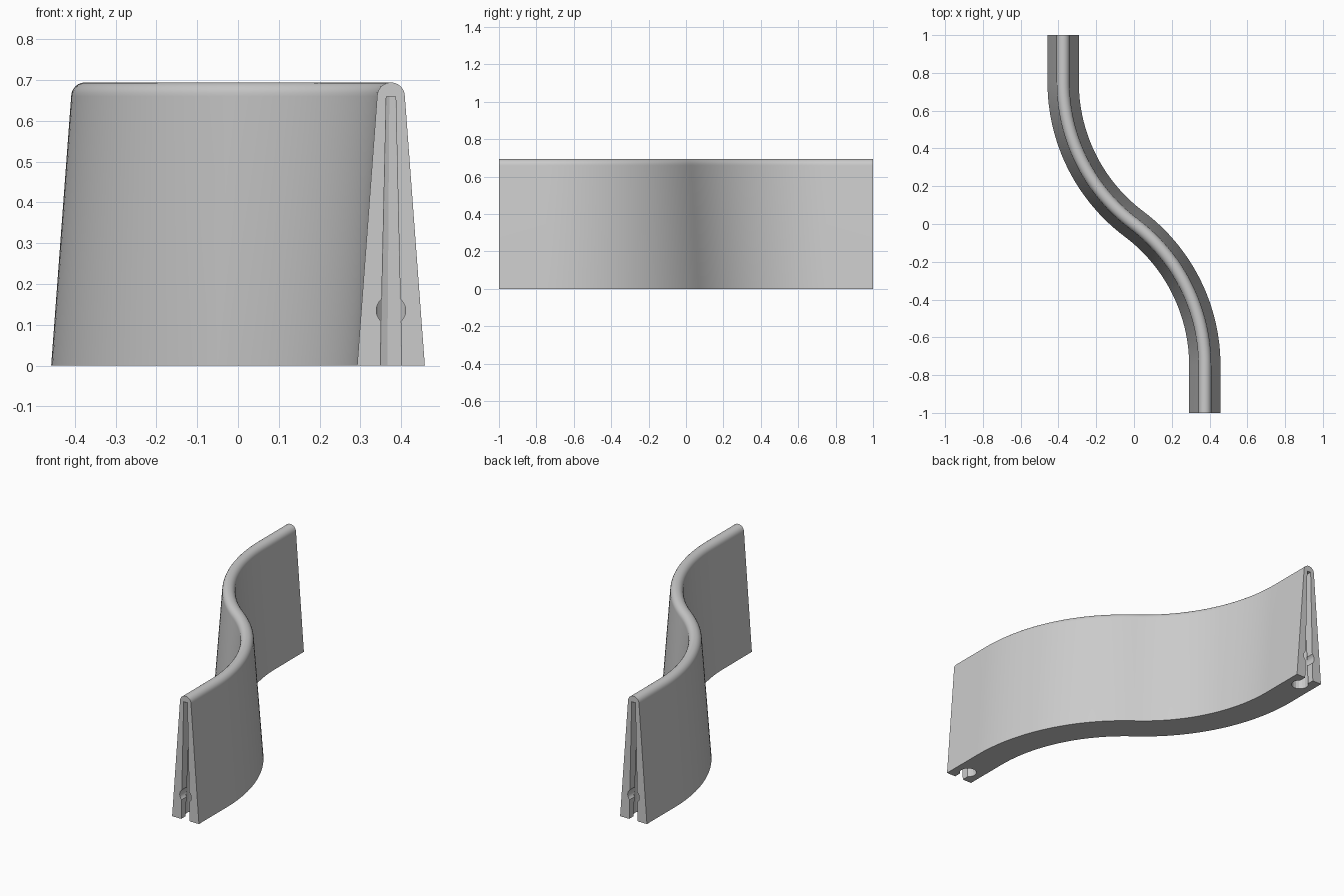
import bpy, bmesh, math
from mathutils import Matrix, Vector

cube = bpy.data.objects.get("Cube")
if cube:
    bpy.data.objects.remove(cube, do_unlink=True)

HEIGHT, TIP, FOOT = 0.694, 0.034, 0.083   # wall height, top radius, half width at base
END_X, BEND_Y = 0.375, 0.75
SLOT_TOP, SLOT_LOW = 0.66, -0.03

grey = bpy.data.materials.new("plain_grey")
grey.use_nodes = True
colour = (0.6, 0.6, 0.6, 1)
grey.diffuse_color = colour
grey.node_tree.nodes["Principled BSDF"].inputs["Base Color"].default_value = colour


def make_object(name, bm):
    bmesh.ops.recalc_face_normals(bm, faces=bm.faces)
    mesh = bpy.data.meshes.new(name)
    bm.to_mesh(mesh)
    bm.free()
    mesh.materials.append(grey)
    obj = bpy.data.objects.new(name, mesh)
    bpy.context.collection.objects.link(obj)
    return obj


# S-shaped centreline: straight end, two equal arcs, straight end
radius = (END_X**2 + BEND_Y**2) / (2 * END_X)
sweep = math.asin(BEND_Y / radius)
steps = 32
half = [(Vector((END_X, -1)), 0.0)]
for i in range(steps + 1):
    a = sweep * i / steps
    half.append((Vector((END_X - radius + radius * math.cos(a),
                         -BEND_Y + radius * math.sin(a))), a))
path = half + [(-p, a) for p, a in reversed(half[:-1])]

# Tapered cross-section with a round top
profile = [(-FOOT, 0)]
for i in range(13):
    a = math.pi * (1 - i / 12)
    profile.append((TIP * math.cos(a), HEIGHT - TIP + TIP * math.sin(a)))
profile.append((FOOT, 0))

# Sweep the section along the centreline
bm = bmesh.new()
rings = []
for p, a in path:
    side = Vector((math.cos(a), math.sin(a)))
    rings.append([bm.verts.new((*(p + side * u), z)) for u, z in profile])
for r, s in zip(rings, rings[1:]):
    for k in range(len(profile)):
        n = (k + 1) % len(profile)
        bm.faces.new((r[k], r[n], s[n], s[k]))
bm.faces.new(rings[0])
bm.faces.new(rings[-1])
wall = make_object("curved_wall", bm)


# Cutters for one end: tapered slot, tapered socket, round hole
def slot_cutter(x, sign):
    bm = bmesh.new()
    bmesh.ops.create_cube(bm, size=1)
    for v in bm.verts:
        top = v.co.z > 0
        v.co = (x + math.copysign(0.0115 if top else 0.027, v.co.x),
                sign * (1.05 if v.co.y > 0 else 0.925),
                SLOT_TOP if top else SLOT_LOW)
    return make_object("slot_cutter", bm)


def socket_cutter(x, sign):
    bm = bmesh.new()
    place = (Matrix.Translation((x, sign * 0.925, (SLOT_TOP + SLOT_LOW) / 2))
             @ Matrix.Rotation(math.pi / 16, 4, "Z"))
    bmesh.ops.create_cone(bm, cap_ends=True, segments=16, radius1=0.046, radius2=0.02,
                          depth=SLOT_TOP - SLOT_LOW, matrix=place)
    return make_object("socket_cutter", bm)


def hole_cutter(x, sign):
    bm = bmesh.new()
    place = Matrix.Translation((x, sign * 0.985, 0.135)) @ Matrix.Rotation(math.pi / 2, 4, "X")
    bmesh.ops.create_cone(bm, cap_ends=True, segments=32, radius1=0.036, radius2=0.036,
                          depth=0.12, matrix=place)
    return make_object("hole_cutter", bm)


bpy.context.view_layer.objects.active = wall
for sign in (-1, 1):
    for build in (slot_cutter, socket_cutter, hole_cutter):
        cutter = build(-sign * END_X, sign)
        cutter.hide_render = True
        mod = wall.modifiers.new("cut", "BOOLEAN")
        mod.operation = "DIFFERENCE"
        mod.solver = "EXACT"
        mod.object = cutter
        bpy.ops.object.modifier_apply(modifier=mod.name)
        bpy.data.objects.remove(cutter, do_unlink=True)

# Smooth the curves, keep the ends crisp
bpy.ops.object.select_all(action="DESELECT")
wall.select_set(True)
bpy.ops.object.shade_smooth_by_angle(angle=math.radians(20))
